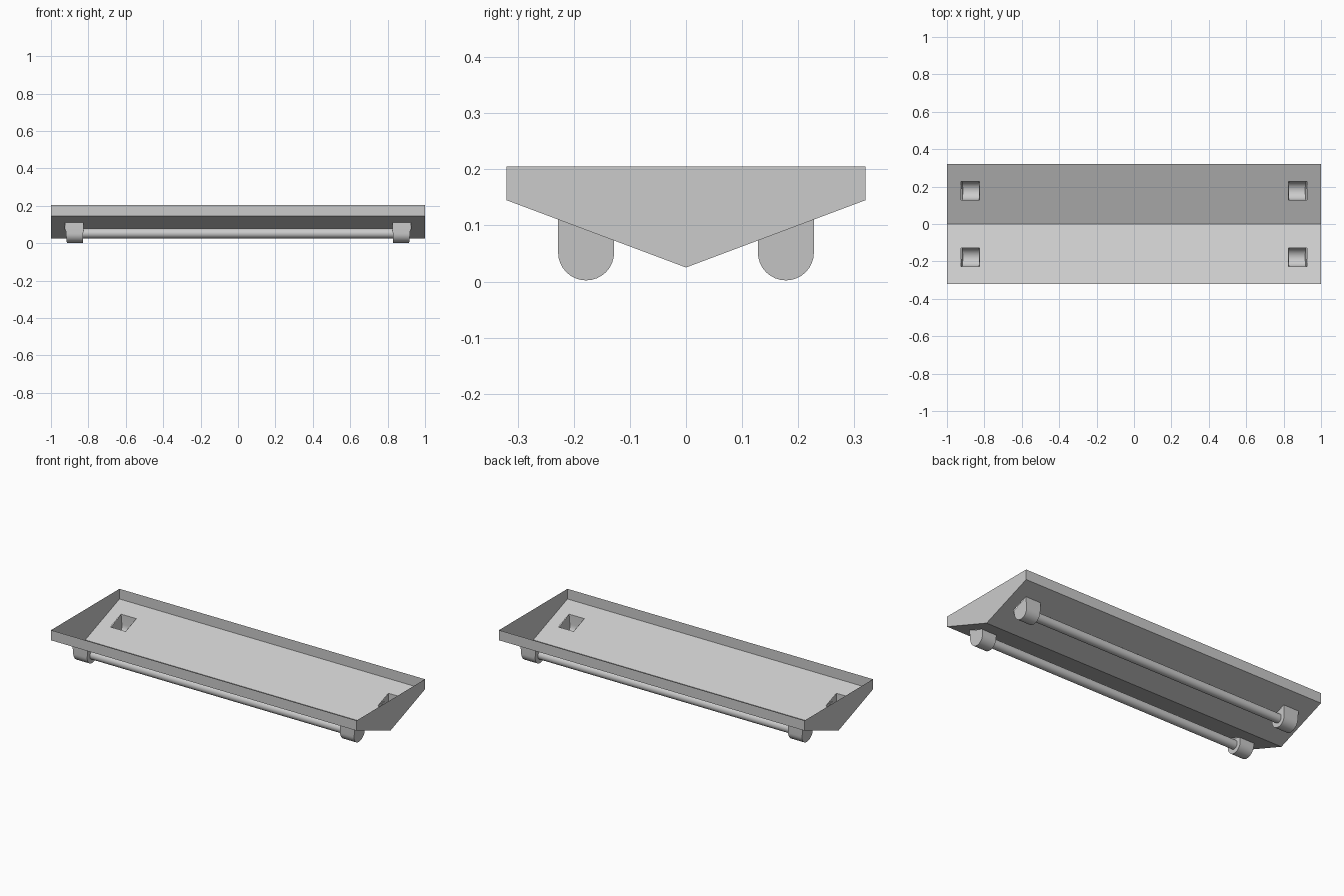
import bpy, bmesh, math

if "Cube" in bpy.data.objects:
    bpy.data.objects.remove(bpy.data.objects["Cube"])

TUBE_Y, TUBE_Z, R = 0.178, 0.052, 0.05
HX0, HX1 = 0.825, 0.925


def make(name, build, smooth=False):
    bm = bmesh.new()
    build(bm)
    bmesh.ops.remove_doubles(bm, verts=bm.verts, dist=1e-5)
    me = bpy.data.meshes.new(name)
    bm.to_mesh(me)
    bm.free()
    ob = bpy.data.objects.new(name, me)
    bpy.context.collection.objects.link(ob)
    if smooth:
        bpy.context.view_layer.objects.active = ob
        ob.select_set(True)
        bpy.ops.object.shade_smooth_by_angle(angle=math.radians(35))
        ob.select_set(False)
    return ob


def slope_z(y):
    return 0.025 + abs(y) * 0.12 / 0.32


# V-shaped open tray: thin sheet with socket openings in the floor
def tray(bm):
    xs = [-1, -HX1, -HX0, 0, HX0, HX1, 1]
    y0, y1 = TUBE_Y - R, TUBE_Y + R
    for s in (-1, 1):
        rows = [(0, 0.025)] + [(s * y, slope_z(y)) for y in (y0, y1, 0.32)] + [(s * 0.32, 0.205)]
        grid = [[bm.verts.new((x, y, z)) for x in xs] for y, z in rows]
        for j in range(len(rows) - 1):
            for i in range(len(xs) - 1):
                if j == 1 and i in (1, 4):
                    continue
                f = [grid[j][i], grid[j][i + 1], grid[j + 1][i + 1], grid[j + 1][i]]
                bm.faces.new(f if s < 0 else f[::-1])
    # end plates
    outline = [(0, 0.025), (0.32, 0.145), (0.32, 0.205), (-0.32, 0.205), (-0.32, 0.145)]
    for x in (-1, 1):
        vs = [bm.verts.new((x, y, z)) for y, z in outline]
        bm.faces.new(vs if x > 0 else vs[::-1])


make("tray", tray)


# U-shaped hollow socket, open at the top, ends leaning in slightly
def socket(sx, sy):
    def build(bm):
        n = 16
        prof = [(-R, None)]
        prof += [(-R * math.cos(math.pi * i / n), TUBE_Z - R * math.sin(math.pi * i / n)) for i in range(n + 1)]
        prof += [(R, None)]
        ends = []
        for top, low in ((HX0, 0.83), (HX1, 0.915)):
            ring = []
            for dy, z in prof:
                y = TUBE_Y + dy
                zz = slope_z(y) if z is None else z
                x = low + (top - low) * min(1, zz / 0.11)
                ring.append(bm.verts.new((sx * x, sy * y, zz)))
            ends.append(ring)
        for i in range(len(prof) - 1):
            bm.faces.new((ends[0][i], ends[0][i + 1], ends[1][i + 1], ends[1][i]))
        for ring in ends:
            bm.faces.new(ring)
        bmesh.ops.recalc_face_normals(bm, faces=bm.faces)
    return build


for sx, side in ((-1, "left"), (1, "right")):
    for sy, row in ((-1, "front"), (1, "back")):
        make(f"socket_{row}_{side}", socket(sx, sy), True)


# Long lamp tubes between the sockets
for sy, row in ((-1, "front"), (1, "back")):
    bpy.ops.mesh.primitive_cylinder_add(vertices=24, radius=0.026, depth=1.66,
                                        location=(0, sy * TUBE_Y, TUBE_Z),
                                        rotation=(0, math.pi / 2, 0))
    bpy.context.object.name = f"lamp_tube_{row}"
    bpy.ops.object.shade_smooth_by_angle(angle=math.radians(35))
